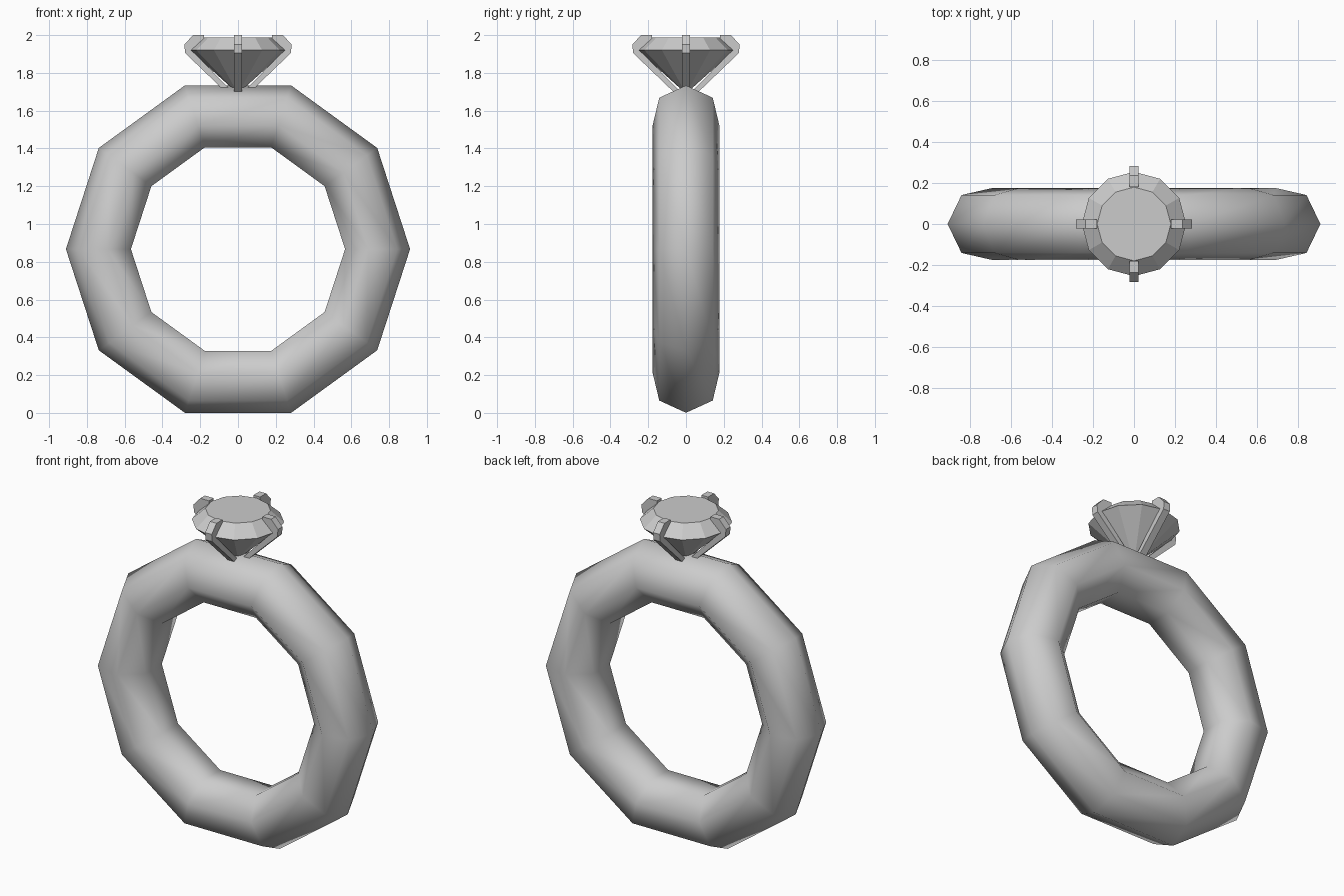
import bpy, bmesh, math

if "Cube" in bpy.data.objects:
    bpy.data.objects.remove(bpy.data.objects["Cube"])

def make_object(name, verts, faces, smooth=False):
    mesh = bpy.data.meshes.new(name)
    mesh.from_pydata(verts, [], faces)
    bm = bmesh.new()
    bm.from_mesh(mesh)
    bmesh.ops.recalc_face_normals(bm, faces=bm.faces)
    for f in bm.faces:
        f.smooth = smooth
    bm.to_mesh(mesh)
    bm.free()
    obj = bpy.data.objects.new(name, mesh)
    bpy.context.collection.objects.link(obj)
    return obj

# Band: smooth-shaded low-poly torus standing upright
bpy.ops.mesh.primitive_torus_add(major_segments=10, minor_segments=7,
                                 major_radius=0.73, minor_radius=0.181,
                                 location=(0, 0, 0.867),
                                 rotation=(math.pi / 2, 0, 0))
band = bpy.context.object
band.name = "band"
for p in band.data.polygons:
    p.use_smooth = True

# Gem: twelve-sided, flat table, sloping crown, pointed pavilion
N = 12
TABLE, GIRDLE = (0.18, 1.988), (0.255, 1.92)
verts = [(r * math.cos(i * math.tau / N), r * math.sin(i * math.tau / N), z)
         for r, z in (TABLE, GIRDLE) for i in range(N)]
verts.append((0, 0, 1.69))
faces = [list(range(N))]
for i in range(N):
    j = (i + 1) % N
    faces += [[i, j, N + j, N + i], [N + i, N + j, 2 * N]]
make_object("gem", verts, faces)

# Prongs: four bent claws, profile (radius, z) swept to a constant width
PROFILE = [(0.03, 1.665), (0.28, 1.905), (0.284, 1.95), (0.238, 2.0),
           (0.18, 2.0), (0.18, 1.98), (0.245, 1.92), (0.03, 1.70)]
HALF = 0.022
n = len(PROFILE)
for k in range(4):
    verts = [(r, s * HALF, z) for s in (-1, 1) for r, z in PROFILE]
    faces = [list(range(n)), list(range(n, 2 * n))]
    faces += [[i, (i + 1) % n, n + (i + 1) % n, n + i] for i in range(n)]
    prong = make_object(f"prong_{k + 1}", verts, faces)
    prong.rotation_euler.z = k * math.pi / 2
